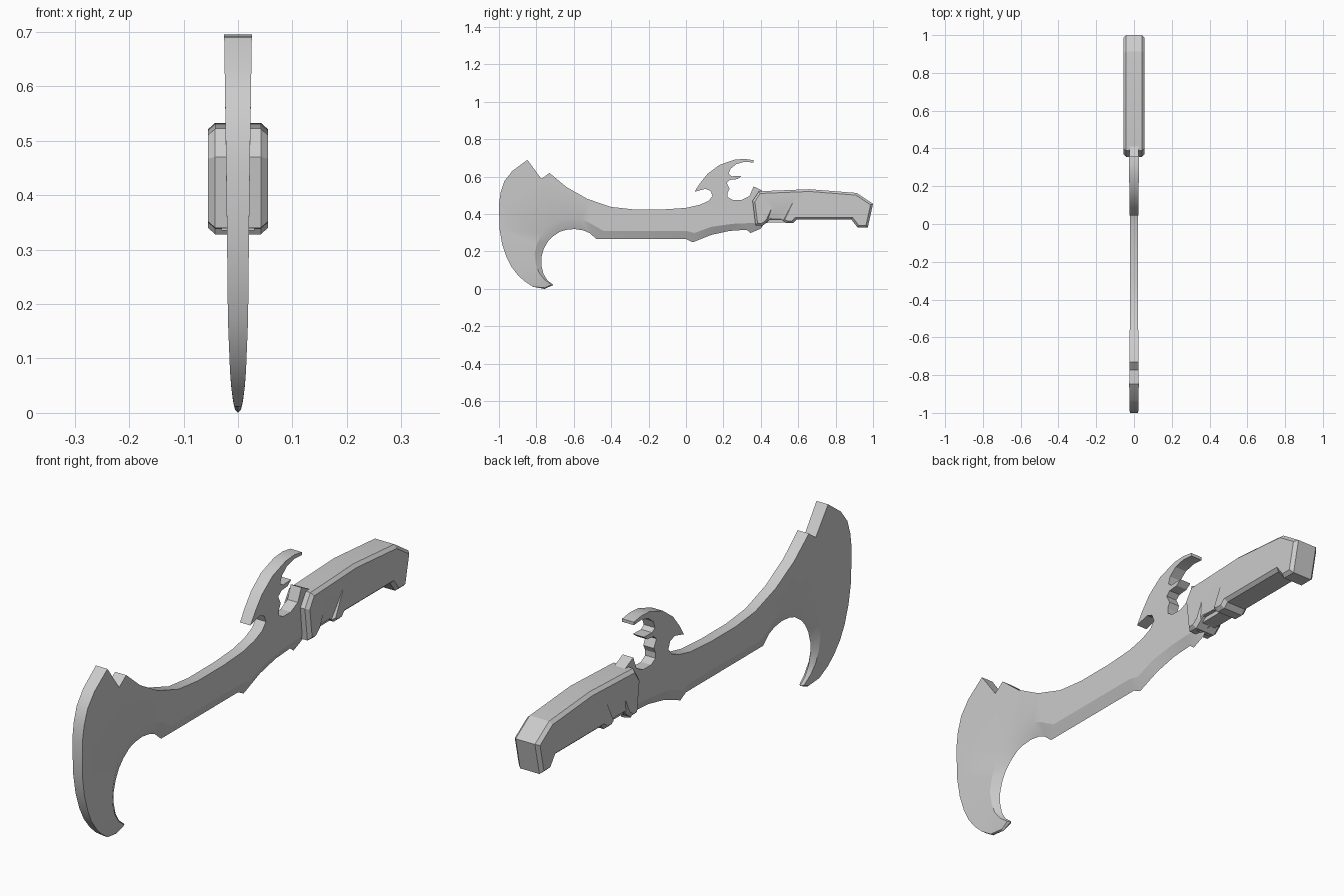
import bpy, bmesh
from mathutils import Vector

if "Cube" in bpy.data.objects:
    bpy.data.objects.remove(bpy.data.objects["Cube"])

steel = bpy.data.materials.new("grey steel")
steel.diffuse_color = (0.6, 0.6, 0.6, 1)
steel.use_nodes = True
steel.node_tree.nodes["Principled BSDF"].inputs["Base Color"].default_value = steel.diffuse_color


def smooth(ob, angle):
    bpy.ops.object.select_all(action='DESELECT')
    ob.select_set(True)
    bpy.context.view_layer.objects.active = ob
    bpy.ops.object.shade_smooth_by_angle(angle=angle)


def finish(name, bm, angle=0.5):
    bmesh.ops.recalc_face_normals(bm, faces=bm.faces[:])
    mesh = bpy.data.meshes.new(name)
    bm.to_mesh(mesh)
    bm.free()
    mesh.materials.append(steel)
    ob = bpy.data.objects.new(name, mesh)
    bpy.context.collection.objects.link(ob)
    smooth(ob, angle)
    return ob


def loft(name, rings, angle=0.5):
    """Bridge rings of points and cap both ends."""
    bm = bmesh.new()
    loops = [[bm.verts.new(p) for p in r] for r in rings]
    for a, b in zip(loops, loops[1:]):
        n = len(a)
        for i in range(n):
            j = (i + 1) % n
            bm.faces.new((a[i], a[j], b[j], b[i]))
    caps = [bm.faces.new(loops[0][::-1]), bm.faces.new(loops[-1])]
    bm.normal_update()
    bmesh.ops.triangulate(bm, faces=caps)
    return finish(name, bm, angle)


def inset(pts, d):
    """Mitred inward offset of a clockwise outline."""
    out = []
    for i, p in enumerate(pts):
        p = Vector(p)
        a = (p - Vector(pts[i - 1])).normalized()
        b = (Vector(pts[(i + 1) % len(pts)]) - p).normalized()
        na, nb = Vector((a.y, -a.x)), Vector((b.y, -b.x))
        out.append(p + (na + nb) * d / max(0.5, 1 + na.dot(nb)))
    return out


def half_width(z):
    """Blade half thickness, thinning toward the hook tip."""
    keys = [(0, .004), (.02, .009), (.06, .014), (.17, .0185), (.4, .021), (.7, .0255)]
    for (z0, w0), (z1, w1) in zip(keys, keys[1:]):
        if z <= z1:
            return w0 + (w1 - w0) * max(0, z - z0) / (z1 - z0)
    return keys[-1][1]


# Blade: spine, fin and back outline (y, z)
back = [
    (-.82, .012), (-.865, .042), (-.90, .075), (-.935, .12), (-.96, .171),
    (-.983, .24), (-.997, .32), (-1, .455), (-.99, .52), (-.97, .578), (-.928, .631),
    (-.848, .69), (-.773, .588), (-.73, .62), (-.64, .545), (-.527, .481), (-.40, .438),
    (-.28, .425), (-.12, .425), (0, .433), (.072, .449), (.12, .47), (.142, .497),
    (.131, .524), (.104, .535), (.045, .519), (.072, .561), (.115, .615), (.179, .663),
    (.26, .691), (.313, .695), (.361, .688), (.361, .676), (.313, .679), (.27, .668),
    (.238, .642), (.228, .615), (.245, .602), (.297, .604), (.275, .587), (.235, .583),
    (.217, .567), (.233, .535), (.222, .513), (.222, .492), (.249, .476), (.297, .476),
    (.34, .497), (.361, .548), (.398, .53), (.45, .50), (.45, .36)]
# Cutting edge and the matching upper line of its bevel
edge = [
    ((.415, .345), (.415, .36)), ((.40, .322), (.40, .355)), ((.345, .299), (.366, .353)),
    ((.324, .316), (.32, .351)), ((.233, .31), (.25, .348)), ((.136, .289), (.136, .332)),
    ((.035, .249), (.045, .299)), ((0, .267), (0, .31)), ((-.479, .267), (-.441, .31)),
    ((-.516, .299), (-.516, .353)), ((-.55, .313), (-.56, .37)), ((-.596, .32), (-.612, .377)),
    ((-.64, .316), (-.66, .372)), ((-.676, .305), (-.703, .358)), ((-.715, .278), (-.745, .33)),
    ((-.74, .251), (-.773, .294)), ((-.76, .215), (-.797, .24)), ((-.773, .171), (-.81, .187)),
    ((-.773, .125), (-.802, .13)), ((-.762, .08), (-.785, .085)), ((-.74, .045), (-.757, .05)),
    ((-.709, .021), (-.72, .022)), ((-.757, 0), (-.757, .006))]
sharp = back + [e[0] for e in edge]
flat = back + [e[1] for e in edge]


def blade_ring(side):
    return [(side * half_width(z), y, z) for y, z in flat]


loft("blade", [blade_ring(-1), [(0, y, z) for y, z in sharp], blade_ring(1)], 0.35)

# Handle: chamfered grip
grip = [(.356, .47), (.39, .522), (.66, .533), (.912, .513), (1, .455), (.972, .328),
        (.917, .328), (.885, .37), (.59, .37), (.572, .352), (.535, .352), (.51, .372),
        (.45, .372), (.41, .338), (.372, .34)]
inner = inset(grip, .012)
rings = []
for x, pts in ((-.055, inner), (-.042, grip), (.042, grip), (.055, inner)):
    rings.append([(x, p[0], p[1]) for p in pts])
handle = loft("handle", rings, 0.3)

# Sloped finger reliefs cut into both sides of the handle
for side in (-1, 1):
    bm = bmesh.new()
    for x, y, z in ((.057, .46, .44), (.057, .585, .487), (.057, .40, .31),
                    (.057, .50, .31), (.036, .42, .31), (.036, .49, .31)):
        bm.verts.new((side * x, y, z))
    bmesh.ops.convex_hull(bm, input=bm.verts[:])
    cutter = finish("relief_cutter", bm)
    mod = handle.modifiers.new("relief", 'BOOLEAN')
    mod.operation = 'DIFFERENCE'
    mod.object = cutter
    bpy.context.view_layer.objects.active = handle
    bpy.ops.object.modifier_apply(modifier=mod.name)
    bpy.data.objects.remove(cutter)
smooth(handle, 0.3)

# Underside guard bar between the front lip and the tooth
bar = [(.40, .385), (.57, .385), (.57, .356), (.43, .356), (.40, .335)]
loft("guard_bar", [[(x, y, z) for y, z in bar] for x in (-.03, .03)])
